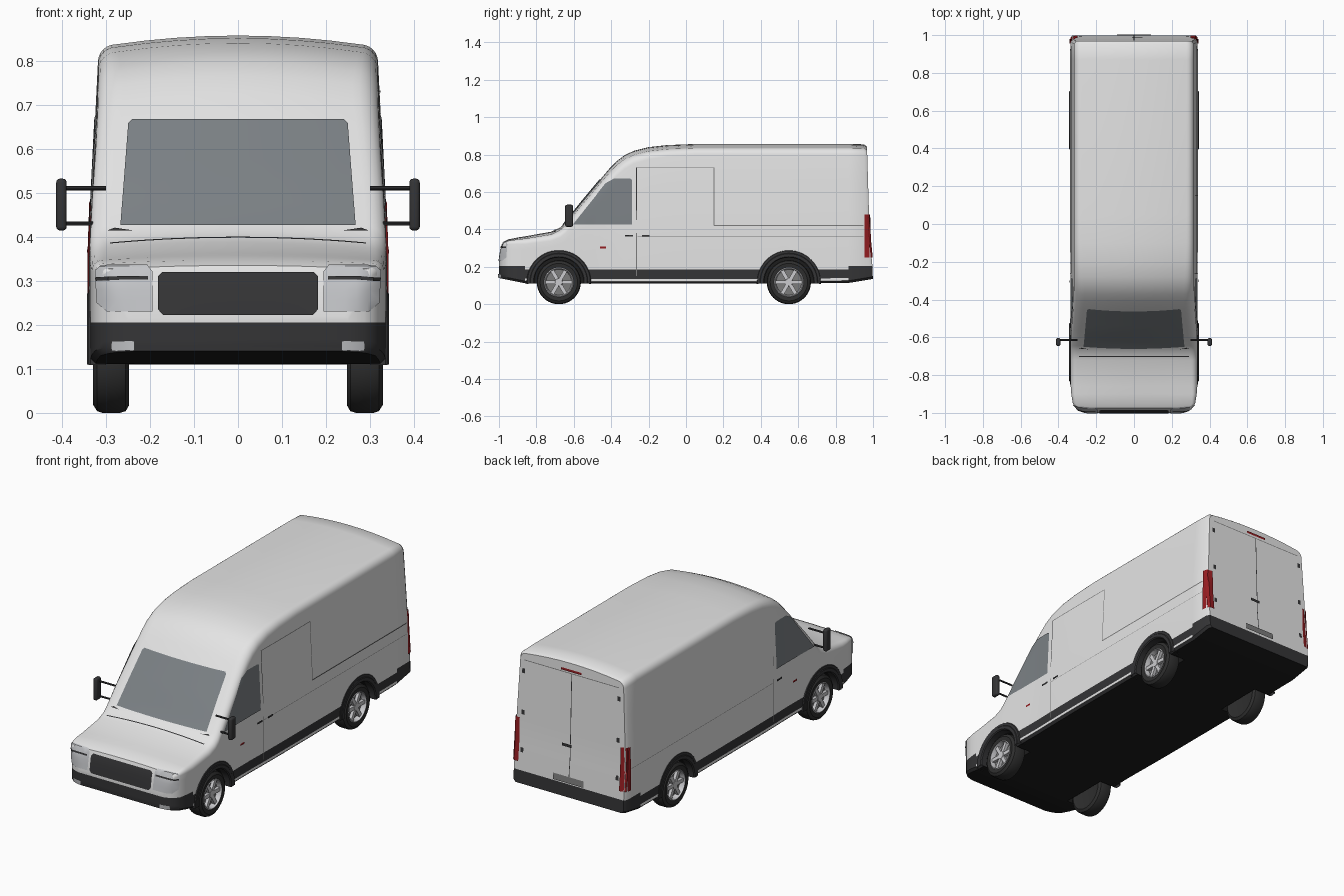
import bpy, bmesh, math
from mathutils import Vector, Matrix
from mathutils.bvhtree import BVHTree

if "Cube" in bpy.data.objects:
    bpy.data.objects.remove(bpy.data.objects["Cube"])


def material(name, r, g, b):
    m = bpy.data.materials.new(name)
    m.use_nodes = True
    m.diffuse_color = (r, g, b, 1)
    m.node_tree.nodes["Principled BSDF"].inputs["Base Color"].default_value = (r, g, b, 1)
    return m


white = material("white paint", .78, .78, .78)
trim = material("dark trim", .035, .035, .037)
black = material("black underside", .012, .012, .012)
glass = material("grey glass", .2, .22, .235)
rubber = material("tyre rubber", .028, .028, .028)
silver = material("silver rim", .6, .6, .62)
grey = material("shadow grey", .2, .2, .2)
lens = material("lamp lens", .55, .56, .58)
red = material("red lamp", .3, .012, .015)


def finish(bm, name, mats, smooth=True):
    mesh = bpy.data.meshes.new(name)
    bm.to_mesh(mesh)
    bm.free()
    ob = bpy.data.objects.new(name, mesh)
    bpy.context.collection.objects.link(ob)
    for m in mats:
        mesh.materials.append(m)
    if smooth:
        shade(ob)
    return ob


def shade(ob):
    bpy.ops.object.select_all(action='DESELECT')
    ob.select_set(True)
    bpy.context.view_layer.objects.active = ob
    bpy.ops.object.shade_smooth_by_angle(angle=math.radians(35))


# Body: cross sections lofted from nose to tail
def section(y, top, w, r, crown):
    bottom = .11 + .2 * max(0, abs(y) - .85)
    shoulder = top - crown - r
    half = [(w - .012, bottom), (w, bottom + .012), (w, bottom + .026), (w, .185), (w, .205)]
    for i in range(1, 5):
        z = .205 + (shoulder - .205) * i / 4
        half.append((w - .05 * max(0, z - .4), z))
    inner = half[-1][0] - r
    for i in range(1, 7):
        a = math.pi / 12 * i
        half.append((inner + r * math.cos(a), shoulder + r * math.sin(a)))
    for t in (.75, .5, .25, 0):
        half.append((inner * t, shoulder + r + crown * (1 - t * t)))
    pts = []
    for x, z in half:
        lean = .03 * (.5 - z) + (.01 if z < .206 else 0) if y > .9 else 0
        pts.append((x, y + lean, z))
    return pts + [(-x, yy, z) for x, yy, z in reversed(pts[:-1])]


# y, roof height, half width, corner radius, crown
stations = [(-1, .225, .25, .01, .005), (-.988, .30, .287, .012, .006),
            (-.975, .335, .306, .014, .008), (-.95, .347, .324, .018, .008),
            (-.9, .357, .332, .025, .01), (-.86, .363, .335, .03, .012),
            (-.72, .388, .337, .035, .014), (-.67, .412, .337, .04, .014),
            (-.645, .438, .337, .045, .014), (-.56, .545, .336, .05, .016),
            (-.46, .665, .334, .055, .018), (-.41, .725, .334, .06, .02),
            (-.37, .766, .334, .06, .02), (-.33, .796, .335, .055, .02),
            (-.28, .82, .336, .05, .02), (-.2, .84, .337, .045, .02),
            (-.1, .851, .338, .042, .02), (.05, .857, .338, .04, .02),
            (.5, .857, .338, .04, .02), (.87, .857, .338, .04, .02),
            (.962, .855, .337, .04, .02), (.978, .843, .327, .035, .018)]
bm = bmesh.new()
rings = [[bm.verts.new(p) for p in section(*s)] for s in stations]
n = len(rings[0])


def face(verts, index):
    bm.faces.new(list(dict.fromkeys(verts))).material_index = index


for k, (a, b) in enumerate(zip(rings, rings[1:])):
    bumper = stations[k + 1][0] <= -.86 or stations[k][0] >= .87
    for j in range(n - 1):
        level = min(j, n - 2 - j)
        dark = level < 4 if bumper else level in (0, 2)
        face((a[j], a[j + 1], b[j + 1], b[j]), 1 if dark else 0)
    face((a[-1], a[0], b[0], b[-1]), 2)
for ring in (rings[0], rings[-1]):
    for j in range(n // 2):
        face((ring[j], ring[j + 1], ring[n - 2 - j], ring[n - 1 - j]), 1 if j < 4 else 0)
bmesh.ops.recalc_face_normals(bm, faces=bm.faces)
surface = BVHTree.FromBMesh(bm)
body = finish(bm, "body", [white, trim, black], False)

# Wheel openings
AXLES = {"front": -.68, "rear": .55}
HUB = .118
bm = bmesh.new()
for y in AXLES.values():
    for s in (1, -1):
        place = Matrix.Translation((s * .34, y, HUB)) @ Matrix.Rotation(math.pi / 2, 4, 'Y')
        bmesh.ops.create_cone(bm, cap_ends=True, segments=40, radius1=.133, radius2=.133,
                              depth=.21, matrix=place)
for f in bm.faces:
    f.material_index = 2
cutter = finish(bm, "wheel_opening_cutter", [white, trim, black], False)
cutter.hide_render = True
mod = body.modifiers.new("wheel_openings", 'BOOLEAN')
mod.object = cutter
mod.operation = 'DIFFERENCE'
mod.solver = 'EXACT'
bpy.context.view_layer.objects.active = body
bpy.ops.object.modifier_apply(modifier=mod.name)
bpy.data.objects.remove(cutter)
shade(body)


# Wheels and arch flares
def lathe(bm, profile, index=0, start=0, sweep=math.tau, steps=40):
    turn = Matrix.Rotation(start, 3, 'X')
    vs = [bm.verts.new(turn @ Vector((x, r, 0))) for x, r in profile]
    es = [bm.edges.new(p) for p in zip(vs, vs[1:])]
    old = set(bm.faces)
    bmesh.ops.spin(bm, geom=vs + es, cent=(0, 0, 0), axis=(1, 0, 0), angle=sweep, steps=steps)
    for f in set(bm.faces) - old:
        f.material_index = index


def side_part(bm, name, mats, s, y):
    bmesh.ops.remove_doubles(bm, verts=bm.verts, dist=.0002)
    bm.transform(Matrix.Translation((0, y, HUB)) @ Matrix.Diagonal((s, 1, 1, 1)))
    bmesh.ops.recalc_face_normals(bm, faces=bm.faces)
    finish(bm, name, mats)


for axle, y in AXLES.items():
    for s, side in ((1, "left"), (-1, "right")):
        bm = bmesh.new()
        lathe(bm, [(.252, 0), (.252, .078), (.247, .1), (.255, .114), (.268, .118), (.308, .118),
                   (.32, .114), (.329, .1), (.326, .078)])
        lathe(bm, [(.326, .079), (.329, .074), (.312, .069), (.302, .068)], 1)
        lathe(bm, [(.302, .068), (.302, 0)], 2)
        lathe(bm, [(.302, .022), (.322, .019), (.322, 0)], 1)
        for i in range(6):
            m = (Matrix.Rotation(math.tau * i / 6, 4, 'X') @ Matrix.Translation((.312, .043, 0))
                 @ Matrix.Diagonal((.016, .056, .02, 1)))
            for v in bmesh.ops.create_cube(bm, size=1, matrix=m)["verts"]:
                for f in v.link_faces:
                    f.material_index = 1
        side_part(bm, f"{side}_{axle}_wheel", [rubber, silver, grey], s, y)
        bm = bmesh.new()
        lathe(bm, [(.3, .131), (.338, .131), (.343, .136), (.343, .152), (.34, .155), (.34, .168),
                   (.335, .172), (.3, .172), (.3, .131)], 0, math.radians(-3), math.radians(186), 28)
        side_part(bm, f"{side}_{axle}_arch_flare", [trim], s, y)

# Thin plates laid onto the body along a viewing direction
VIEWS = {"front": lambda u, v: ((u, -3, v), (0, 1, 0)), "back": lambda u, v: ((u, 3, v), (0, -1, 0)),
         "left": lambda u, v: ((3, u, v), (-1, 0, 0)), "right": lambda u, v: ((-3, u, v), (1, 0, 0)),
         "top": lambda u, v: ((u, v, 3), (0, 0, -1))}


def plate(name, outline, view, mats, border=0, lift=.004, flip=1):
    bm = bmesh.new()
    f = bm.faces.new([bm.verts.new((u * flip, v, 0)) for u, v in outline])
    if border:
        bmesh.ops.inset_region(bm, faces=[f], thickness=border, use_even_offset=True)
        f.material_index = 1
    for axis in (0, 1):
        lo = min(v.co[axis] for v in bm.verts)
        hi = max(v.co[axis] for v in bm.verts)
        for i in range(1, int((hi - lo) / .025) + 1):
            co, no = Vector(), Vector()
            co[axis], no[axis] = lo + i * .025, 1
            bmesh.ops.bisect_plane(bm, geom=bm.verts[:] + bm.edges[:] + bm.faces[:],
                                   plane_co=co, plane_no=no, dist=.0005)
    for v in bm.verts:
        start, ray = VIEWS[view](v.co.x, v.co.y)
        hit, normal, _, _ = surface.ray_cast(Vector(start), Vector(ray))
        if hit is None:
            hit, normal, _, _ = surface.find_nearest(Vector(start) + Vector(ray) * 2.1)
        v.co = hit + normal * lift
    bm.normal_update()
    for f in bm.faces:
        if f.normal.dot(Vector(ray)) > 0:
            f.normal_flip()
    finish(bm, name, mats)


def rect(u0, v0, u1, v1):
    return [(u0, v0), (u1, v0), (u1, v1), (u0, v1)]


# Front: windscreen, grille, lamps, wipers, bonnet seam
plate("windscreen", [(-.267, .424), (.267, .424), (.261, .5), (.249, .656), (.24, .665),
                     (-.24, .665), (-.249, .656), (-.261, .5)], "front", [trim, glass], .011)
plate("grille", [(-.17, .222), (.17, .222), (.182, .235), (.182, .308), (.172, .319),
                 (-.172, .319), (-.182, .308), (-.182, .235)], "front", [trim])
plate("bonnet_seam", rect(-.29, -.703, .29, -.698), "top", [trim], lift=.002)
for s, side in ((1, "left"), (-1, "right")):
    plate(side + "_headlamp", [(.194, .23), (.295, .23), (.318, .25), (.322, .322), (.31, .333),
                               (.205, .333), (.194, .32)], "front", [trim, lens], .011, flip=s)
    plate(side + "_headlamp_bar", rect(.204, .3, .318, .308), "front", [trim], lift=.007, flip=s)
    plate(side + "_fog_lamp", rect(.235, .142, .286, .163), "front", [lens], flip=s)
    plate(side + "_wiper", [(.24, .412), (.295, .412), (.28, .418)], "front", [trim], flip=s)
    # Tail lamps and door hinges
    plate(side + "_tail_lamp", rect(.3, .25, .332, .48), "back", [red], lift=.006, flip=s)
    plate(side + "_tail_lamp_side", rect(.955, .25, .978, .48), side, [red], lift=.005)
    for z in (.3, .5, .72):
        plate(side + "_rear_hinge", rect(.275, z, .292, z + .025), "back", [trim], flip=s)
    # Cab door
    plate(side + "_door_window", [(-.605, .425), (-.288, .425), (-.288, .665), (-.3, .672),
                                  (-.385, .672), (-.43, .645)], side, [trim, glass], .009)
    plate(side + "_door_handle", rect(-.325, .361, -.282, .371), side, [trim], lift=.008)
    plate(side + "_marker_lamp", rect(-.46, .298, -.428, .308), side, [red])
    plate(side + "_door_seam", rect(-.266, .15, -.262, .38), side, [grey], lift=.002)
    plate(side + "_door_seam_upper", rect(-.266, .45, -.262, .5), side, [grey], lift=.002)
    plate(side + "_side_crease", rect(-.26, .36, .95, .362), side, [grey], lift=.001)

# Sliding door on the left
plate("sliding_door_rail", rect(.15, .418, .95, .424), "left", [grey])
plate("sliding_door_rear_seam", rect(.148, .42, .152, .73), "left", [grey], lift=.002)
plate("sliding_door_top_seam", rect(-.266, .728, .15, .732), "left", [grey], lift=.002)
plate("sliding_door_front_seam", rect(-.266, .5, -.262, .73), "left", [trim], lift=.002)
plate("sliding_door_handle", rect(-.235, .361, -.195, .371), "left", [trim], lift=.008)

# Rear doors
plate("rear_door_seam", rect(-.002, .21, .002, .79), "back", [trim], lift=.002)
plate("rear_door_top_seam", rect(-.28, .788, .28, .792), "back", [grey], lift=.002)
plate("rear_door_handle", rect(-.01, .4, .045, .415), "back", [trim], lift=.008)
plate("number_plate", rect(-.09, .212, .09, .245), "back", [grey], lift=.006)
plate("high_brake_lamp", rect(-.06, .8, .06, .812), "back", [red], lift=.006)

# Mirrors on two arms
for s, side in ((1, "left"), (-1, "right")):
    bm = bmesh.new()
    bmesh.ops.create_cube(bm, size=1, matrix=Matrix.Translation((s * .401, -.625, .473))
                          @ Matrix.Diagonal((.024, .042, .118, 1)))
    bmesh.ops.bevel(bm, geom=bm.edges[:], offset=.009, segments=3, affect='EDGES', profile=.5)
    for z in (.43, .51):
        bmesh.ops.create_cone(bm, cap_ends=True, segments=10, radius1=.005, radius2=.005, depth=.1,
                              matrix=Matrix.Translation((s * .35, -.615, z))
                              @ Matrix.Rotation(math.pi / 2, 4, 'Y'))
    finish(bm, side + "_mirror", [trim])
